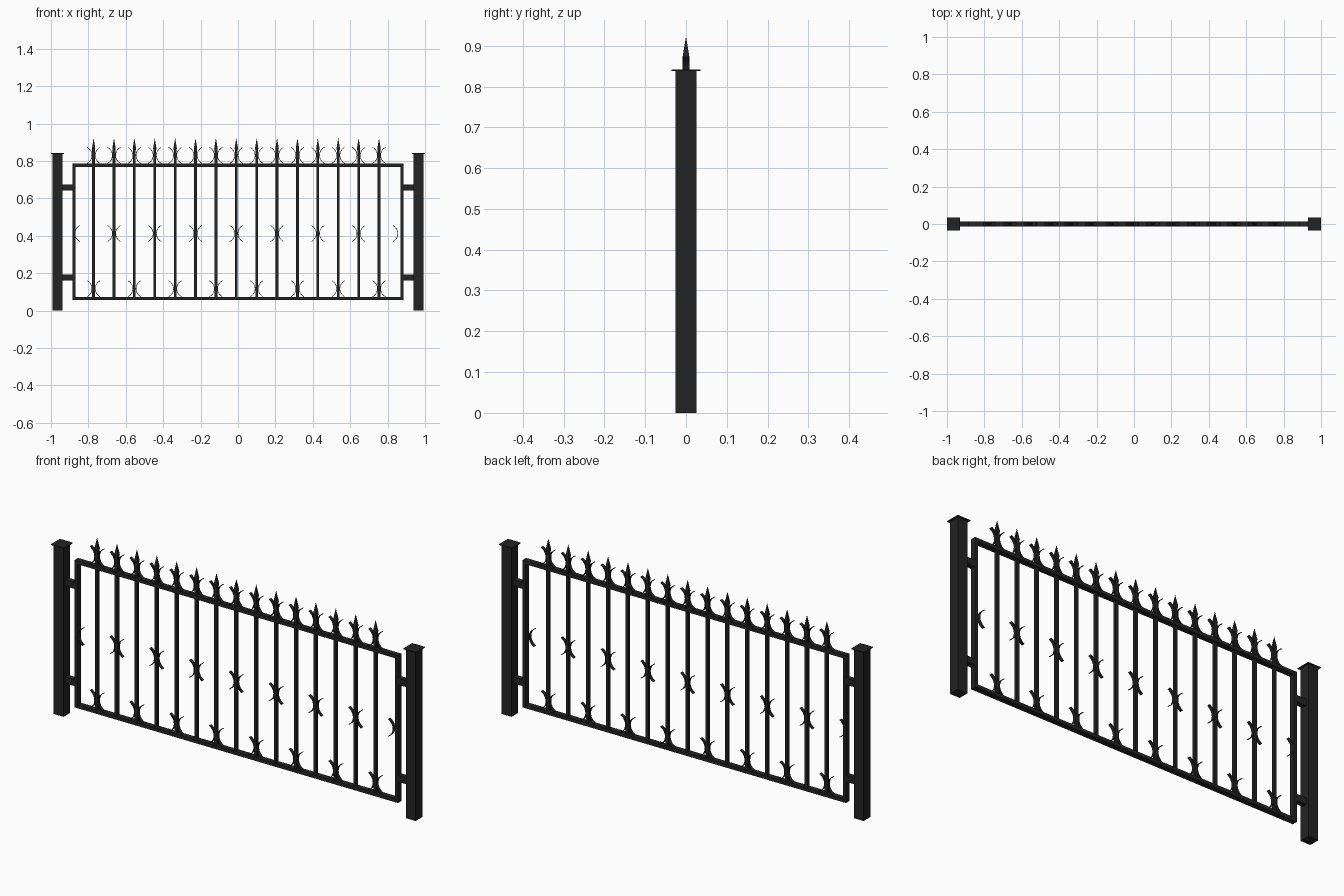
import bpy, bmesh, math
from mathutils import Matrix, Vector

cube = bpy.data.objects.get("Cube")
if cube:
    bpy.data.objects.remove(cube, do_unlink=True)

iron = bpy.data.materials.new("black iron")
iron.use_nodes = True
iron.diffuse_color = (0.017, 0.017, 0.017, 1)
iron.node_tree.nodes["Principled BSDF"].inputs["Base Color"].default_value = iron.diffuse_color


def to_mesh(bm, name):
    bmesh.ops.recalc_face_normals(bm, faces=bm.faces)
    mesh = bpy.data.meshes.new(name)
    bm.to_mesh(mesh)
    bm.free()
    mesh.materials.append(iron)
    return mesh


def place(name, mesh, x=0, z=0):
    ob = bpy.data.objects.new(name, mesh)
    ob.location = (x, 0, z)
    bpy.context.scene.collection.objects.link(ob)
    return ob


def box(name, x0, x1, z0, z1, depth):
    bm = bmesh.new()
    bmesh.ops.create_cube(bm, size=1, matrix=Matrix.Diagonal((x1 - x0, depth, z1 - z0, 1)))
    return place(name, to_mesh(bm, name), (x0 + x1) / 2, (z0 + z1) / 2)


def scroll_mesh(side):
    """Thin flat strip bent into an arc that bulges toward the picket."""
    half, sag, thick, depth, steps = 0.044, 0.027, 0.003, 0.016, 12
    radius = (half ** 2 + sag ** 2) / (2 * sag)
    sweep = math.asin(half / radius)
    bm = bmesh.new()
    rings = []
    for i in range(steps + 1):
        a = -sweep + 2 * sweep * i / steps
        ring = []
        for r, y in ((radius, -1), (radius, 1), (radius - thick, 1), (radius - thick, -1)):
            x = 0.007 + radius - r * math.cos(a)
            ring.append(bm.verts.new((side * x, y * depth / 2, r * math.sin(a))))
        rings.append(ring)
    for a, b in zip(rings, rings[1:]):
        for k in range(4):
            bm.faces.new((a[k], a[k - 1], b[k - 1], b[k]))
    bm.faces.new(rings[0])
    bm.faces.new(rings[-1])
    return to_mesh(bm, "scroll")


def spike_mesh():
    """Square spear head: short neck, slight flare, long point."""
    bm = bmesh.new()
    rings = []
    for w, z in ((0.0073, 0), (0.009, 0.01)):
        rings.append([bm.verts.new((w * sx, w * sy, z))
                      for sx, sy in ((-1, -1), (1, -1), (1, 1), (-1, 1))])
    tip = bm.verts.new((0, 0, 0.064))
    low, high = rings
    for k in range(4):
        bm.faces.new((low[k - 1], low[k], high[k], high[k - 1]))
        bm.faces.new((high[k - 1], high[k], tip))
    bm.faces.new(low)
    return to_mesh(bm, "spike")


# Posts, caps and hinge brackets on both sides
for side, label in ((-1, "right"), (1, "left")):
    def span(a, b):
        return sorted((side * a, side * b))
    box(label + "_post", *span(0.938, 0.992), 0, 0.838, 0.052)
    box(label + "_post_cap", *span(0.93, 1.0), 0.838, 0.842, 0.07)
    for level, z in (("lower", 0.177), ("upper", 0.658)):
        box(f"{label}_{level}_bracket", *span(0.88, 0.94), z - 0.016, z + 0.016, 0.026)
    box(label + "_frame_bar", *span(0.869, 0.886), 0.056, 0.786, 0.027)

# Horizontal rails
box("bottom_rail", -0.869, 0.869, 0.056, 0.073, 0.027)
box("top_rail", -0.869, 0.869, 0.769, 0.786, 0.027)

# Pickets with spear heads and pairs of scrolls
spike = spike_mesh()
scrolls = {s: scroll_mesh(s) for s in (-1, 1)}
count, pitch, offset = 15, 0.109, -0.009
for i in range(-1, count + 1):
    x = offset + (i - count // 2) * pitch
    levels = []
    if 0 <= i < count:
        box("picket", x - 0.0073, x + 0.0073, 0.065, 0.858, 0.0146)
        place("spike", spike, x, 0.858)
        levels.append(("top_scroll", 0.83))
        if i % 2 == 0:
            levels.append(("bottom_scroll", 0.117))
    if i % 2 == 1:
        levels.append(("middle_scroll", 0.412))
    for name, z in levels:
        for s, mesh in scrolls.items():
            # only the inward half fits beside the frame
            if (i < 0 and s < 0) or (i == count and s > 0):
                continue
            place(name, mesh, x, z)
